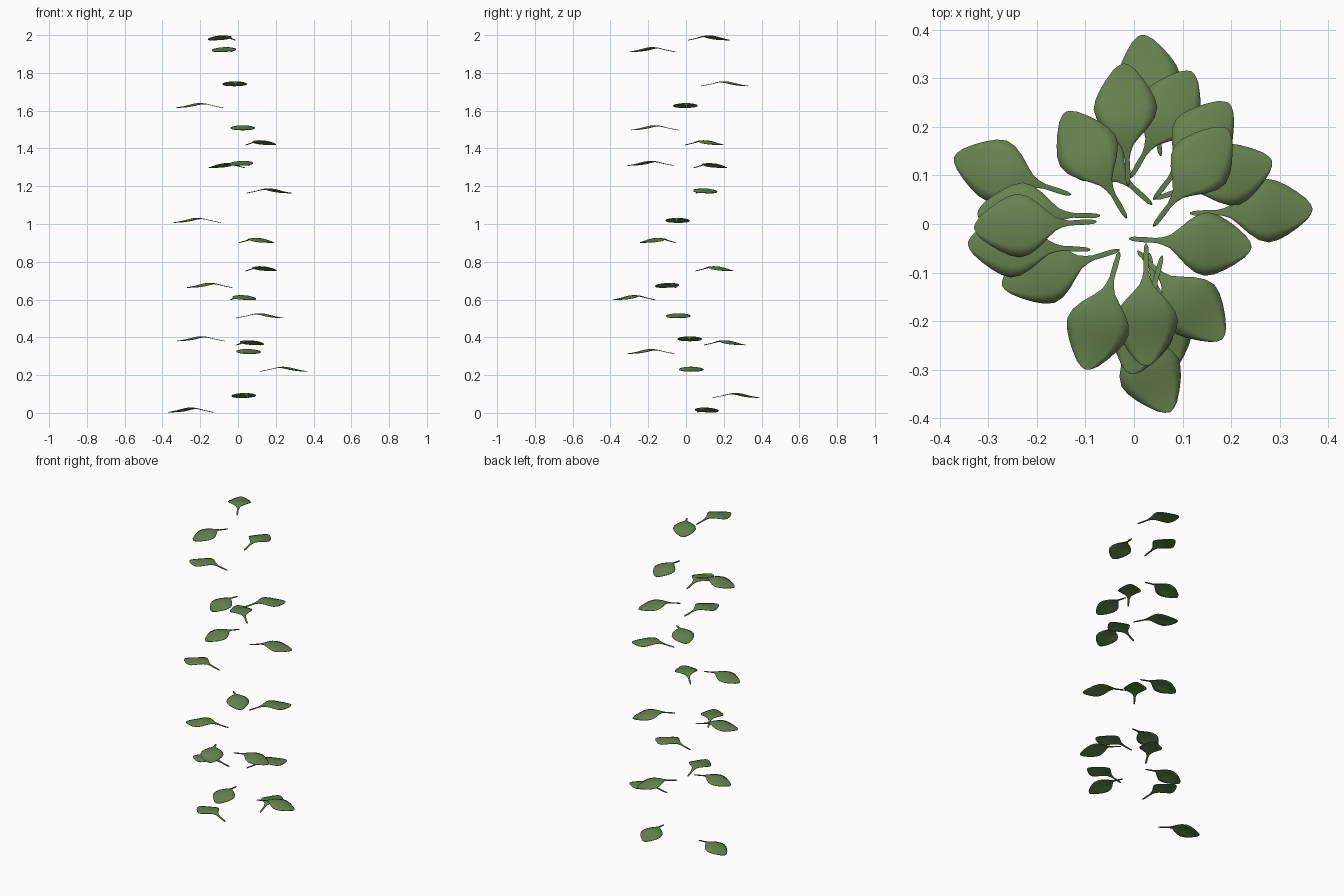
import bpy, math

green = bpy.data.materials.new("leaf green")
green.diffuse_color = (0.14, 0.225, 0.08, 1)

# Leaf outline: distance along the leaf, half width, height of the arch
PROFILE = [(0, .0015, .003), (.008, .0045, .005), (.03, .0055, .009), (.055, .005, .014),
           (.07, .008, .018), (.085, .014, .022), (.10, .027, .025), (.12, .046, .027),
           (.14, .060, .0265), (.16, .0655, .023), (.18, .061, .018), (.20, .051, .0125),
           (.22, .038, .0085), (.24, .022, .005), (.249, .010, .004), (.252, .002, .0035)]
COLS = 7


def leaf_mesh():
    """One arched blade with a thin stalk, running along +x."""
    verts, faces = [], []
    for s, w, z in PROFILE:
        for c in range(COLS):
            t = 2 * c / (COLS - 1) - 1
            verts.append((s, w * t, z - .0145 - 2.2 * (w * t) ** 2))
    for r in range(len(PROFILE) - 1):
        for c in range(COLS - 1):
            a = r * COLS + c
            faces.append((a, a + COLS, a + COLS + 1, a + 1))
    # wind the faces so the upper side points up
    faces = [f[::-1] if (verts[f[1]][0] - verts[f[0]][0]) * (verts[f[3]][1] - verts[f[0]][1]) < 0
             else f for f in faces]
    me = bpy.data.meshes.new("leaf")
    me.from_pydata(verts, [], faces)
    me.materials.append(green)
    me.polygons.foreach_set("use_smooth", [True] * len(me.polygons))
    return me


# Stalk end x, y, mid height, heading in degrees
LEAVES = [
    (-.130, .060, .016, 162), (.055, .140, .093, 99), (.115, .022, .232, 2),
    (.031, -.060, .326, 279), (-.007, .095, .372, 60), (-.070, .017, .393, 179),
    (-.010, -.030, .515, 356), (-.040, -.162, .611, 297), (-.030, -.053, .676, 197),
    (.040, .050, .764, 52), (.007, -.055, .914, 314), (-.090, -.053, 1.020, 177),
    (.044, .052, 1.176, 18), (.037, .040, 1.310, 138), (.058, -.065, 1.322, 255),
    (.040, -.005, 1.431, 53), (.025, -.040, 1.510, 270), (-.077, .005, 1.628, 183),
    (-.012, .078, 1.743, 92), (-.030, -.057, 1.924, 254), (-.015, .012, 1.986, 120),
]

mesh = leaf_mesh()
for i, (x, y, z, heading) in enumerate(LEAVES):
    ob = bpy.data.objects.new(f"leaf_{i + 1}", mesh)
    bpy.context.collection.objects.link(ob)
    ob.location = (x, y, z)
    ob.rotation_euler.z = math.radians(heading)
    thick = ob.modifiers.new("thickness", 'SOLIDIFY')
    thick.thickness = .003
    thick.offset = -1
